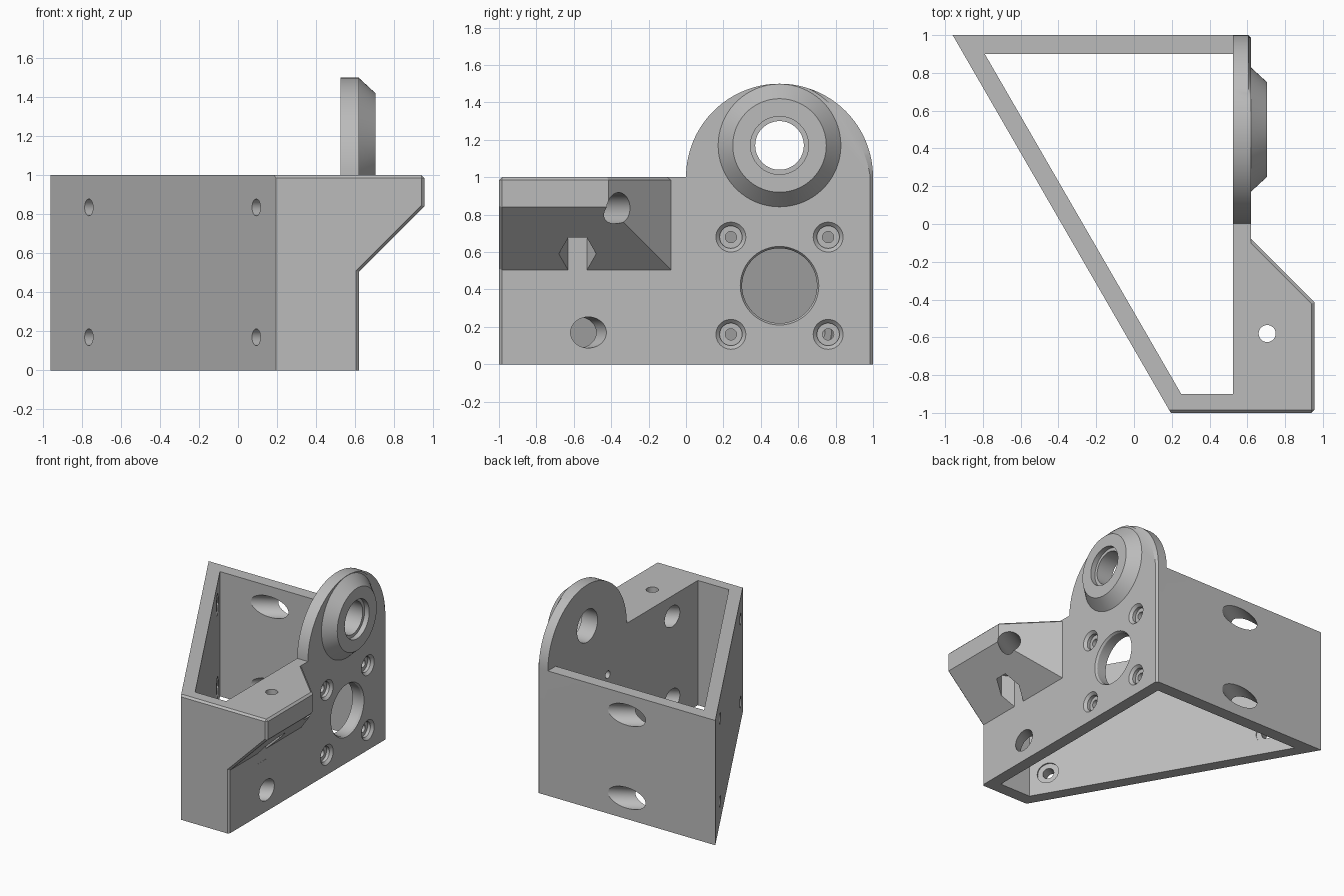
import bpy, bmesh
from math import sin, cos, pi, radians
from mathutils import Vector

cube = bpy.data.objects.get("Cube")
if cube:
    bpy.data.objects.remove(cube, do_unlink=True)

grey = bpy.data.materials.new("plain grey")
grey.use_nodes = True
grey.diffuse_color = (0.5, 0.5, 0.5, 1)
grey.node_tree.nodes["Principled BSDF"].inputs["Base Color"].default_value = (0.5, 0.5, 0.5, 1)

XR, XI = 0.62, 0.525      # outer and inner face of the mounting plate
CH = 0.015                # edge chamfer


def finish(name, bm):
    bmesh.ops.recalc_face_normals(bm, faces=bm.faces[:])
    mesh = bpy.data.meshes.new(name)
    bm.to_mesh(mesh)
    bm.free()
    mesh.materials.append(grey)
    ob = bpy.data.objects.new(name, mesh)
    bpy.context.collection.objects.link(ob)
    return ob


def loft(rings):
    """Skin a stack of equal-length point rings and cap both ends."""
    bm = bmesh.new()
    layers = [[bm.verts.new(p) for p in ring] for ring in rings]
    for a, b in zip(layers, layers[1:]):
        for i in range(len(a)):
            j = (i + 1) % len(a)
            bm.faces.new((a[i], a[j], b[j], b[i]))
    bm.faces.new(layers[0])
    bm.faces.new(layers[-1])
    return bm


def lathe(name, start, axis, stations, n=64):
    """Round part along an axis from (distance, radius) stations."""
    start, axis = Vector(start), Vector(axis).normalized()
    u = Vector((0, 1, 0)) if abs(axis.z) > 0.9 else Vector((0, 0, 1))
    v = axis.cross(u)
    rings = [[start + axis * t + (u * cos(2 * pi * i / n) + v * sin(2 * pi * i / n)) * r
              for i in range(n)] for t, r in stations]
    return finish(name, loft(rings))


def chamfer(bm, rule):
    bm.normal_update()
    edges = [e for e in bm.edges if rule(e.verts[0].co, e.verts[1].co)]
    bmesh.ops.bevel(bm, geom=edges, offset=CH, segments=1, affect='EDGES')


def same(a, b, axis, value):
    return abs(a[axis] - value) < 1e-4 and abs(b[axis] - value) < 1e-4


def combine(target, other, operation):
    mod = target.modifiers.new(operation, 'BOOLEAN')
    mod.operation, mod.solver, mod.object = operation, 'EXACT', other
    bpy.context.view_layer.objects.active = target
    bpy.ops.object.modifier_apply(modifier=mod.name)
    bpy.data.objects.remove(other, do_unlink=True)


# Wedge-shaped frame
outer = [(-0.96, 1), (XR, 1), (XR, -1), (0.195, -1)]
inner = [(-0.79, 0.9), (XI, 0.9), (XI, -0.9), (0.25, -0.9)]
bm = loft([[(x, y, z) for x, y in outer] for z in (0, 1)])
chamfer(bm, lambda a, b: (same(a, b, 0, XR) and abs(a.y - b.y) < 1e-4)
        or (same(a, b, 1, -1) and same(a, b, 2, 1)))
body = finish("bracket_body", bm)
combine(body, finish("frame_cavity", loft([[(x, y, z) for x, y in inner] for z in (-0.2, 1.2)])),
        'DIFFERENCE')


# Arched upper plate, with a crescent chamfer on the rear half
def arch(x, inset):
    pts = [(x, 0, 0.6), (x, 1 - inset, 0.6)]
    for i in range(65):
        a = pi * i / 64
        cut = 0
        if inset and a < radians(72):
            cut = CH * (1 - a / radians(72)) + 0.03 * sin(a / radians(72) * pi)
        pts.append((x, 0.5 + (0.5 - cut) * cos(a), 1 + (0.5 - cut) * sin(a)))
    return pts


combine(body, finish("arch", loft([arch(XI, 0), arch(XR - CH, 0), arch(XR, CH)])), 'UNION')

# Side ledge with sloped underside and a cut corner
section = [(0.56, 0.5), (XR, 0.505), (0.955, 0.84), (0.955, 1), (0.56, 1)]
bm = loft([[(x, y, z) for x, z in section] for y in (-1, -0.08)])
bmesh.ops.bisect_plane(bm, geom=bm.verts[:] + bm.edges[:] + bm.faces[:],
                       plane_co=(XR, -0.08, 0), plane_no=(1, 1, 0), clear_outer=True)
bmesh.ops.holes_fill(bm, edges=[e for e in bm.edges if e.is_boundary])
bmesh.ops.recalc_face_normals(bm, faces=bm.faces[:])
chamfer(bm, lambda a, b: max(a.x, b.x) > XR + 0.01 and (same(a, b, 1, -1) or same(a, b, 2, 1)))
combine(body, finish("ledge", bm), 'UNION')

# Conical bearing boss
combine(body, lathe("boss", (0, 0.5, 1.17), (1, 0, 0),
                    [(0.59, 0.328), (XR, 0.328), (0.705, 0.25)], 96), 'UNION')

# Holes through the plate: bearing bore, motor opening, four counterbored screws
X = (1, 0, 0)
cutters = [
    lathe("bore_cutter", (0, 0.5, 1.17), X, [(0.4, 0.13), (0.665, 0.13), (0.665, 0.155), (0.8, 0.155)]),
    lathe("motor_cutter", (0, 0.5, 0.42), X, [(0.4, 0.2), (XR - CH, 0.2), (XR, 0.21), (0.7, 0.21)], 96),
]
for y in (0.24, 0.76):
    for z in (0.16, 0.68):
        cutters.append(lathe("screw_cutter", (0, y, z), X,
                             [(0.45, 0.03), (0.575, 0.03), (0.575, 0.06),
                              (0.6, 0.06), (XR, 0.08), (0.7, 0.08)], 40))

# Angled mounting holes in the slanted wall with wide tool access beyond them
for x, y in ((-0.765, 0.661), (0.09, -0.826)):
    for z in (0.17, 0.835):
        cutters.append(lathe("mount_cutter", (x, y, z), (2, 1.15, 0),
                             [(-0.1, 0.043), (0.09, 0.043), (0.09, 0.083), (1.3, 0.083)], 48))

# Vertical bolt hole and hexagonal nut pocket in the ledge
cutters.append(lathe("bolt_cutter", (0.705, -0.58, 0), (0, 0, 1), [(0.45, 0.045), (1.2, 0.045)], 40))
cutters.append(lathe("nut_cutter", (0.705, -0.58, 0), (0, 0, 1), [(0.42, 0.1), (0.76, 0.1)], 6))

for c in cutters:
    combine(body, c, 'DIFFERENCE')

bpy.ops.object.select_all(action='DESELECT')
body.select_set(True)
bpy.context.view_layer.objects.active = body
bpy.ops.object.shade_smooth_by_angle(angle=radians(25))
